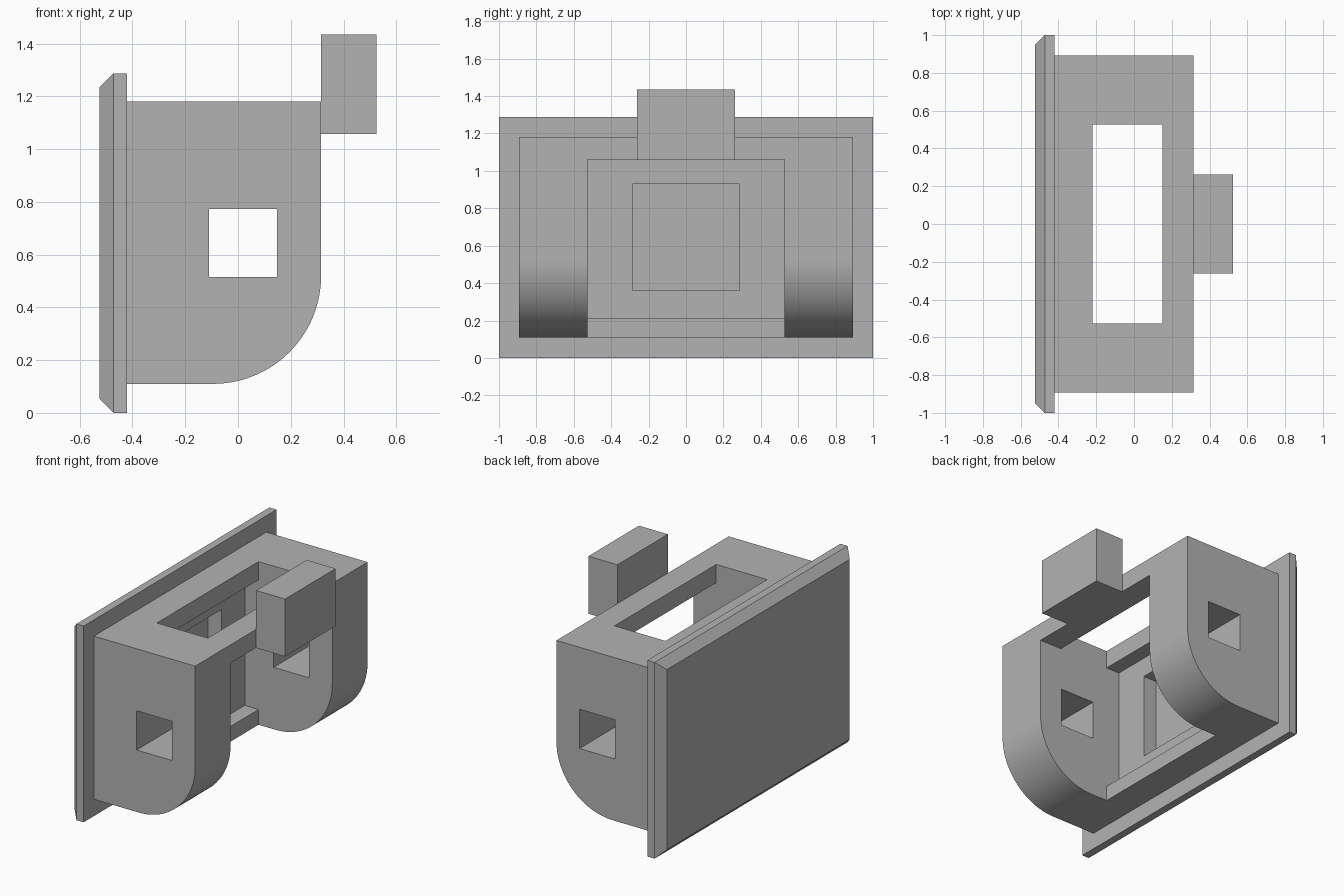
import bpy, bmesh, math

cube = bpy.data.objects.get("Cube")
if cube:
    bpy.data.objects.remove(cube, do_unlink=True)

grey = bpy.data.materials.new("plain grey")
grey.use_nodes = True
COLOUR = (0.45, 0.45, 0.45, 1)
grey.diffuse_color = COLOUR
grey.node_tree.nodes["Principled BSDF"].inputs["Base Color"].default_value = COLOUR


def prism(name, outline, half_width):
    """Extrude an (x, z) outline symmetrically along y."""
    bm = bmesh.new()
    face = bm.faces.new([bm.verts.new((x, -half_width, z)) for x, z in outline])
    ext = bmesh.ops.extrude_face_region(bm, geom=[face])
    moved = [v for v in ext["geom"] if isinstance(v, bmesh.types.BMVert)]
    bmesh.ops.translate(bm, verts=moved, vec=(0, 2 * half_width, 0))
    bmesh.ops.recalc_face_normals(bm, faces=bm.faces)
    mesh = bpy.data.meshes.new(name)
    bm.to_mesh(mesh)
    bm.free()
    mesh.materials.append(grey)
    obj = bpy.data.objects.new(name, mesh)
    bpy.context.collection.objects.link(obj)
    return obj


def rect(x0, x1, z0, z1):
    return [(x0, z0), (x1, z0), (x1, z1), (x0, z1)]


def cut(target, cutter):
    cutter.hide_render = True
    mod = target.modifiers.new("cut", "BOOLEAN")
    mod.operation = "DIFFERENCE"
    mod.solver = "EXACT"
    mod.object = cutter
    bpy.context.view_layer.objects.active = target
    bpy.ops.object.modifier_apply(modifier=mod.name)
    bpy.data.objects.remove(cutter, do_unlink=True)


# Housing: side profile with one rounded lower corner
BACK, FRONT, BOTTOM, TOP, R = -0.42, 0.315, 0.11, 1.18, 0.41
STEPS = 24
arc = [(FRONT - R + R * math.sin(a), BOTTOM + R - R * math.cos(a))
       for a in (math.pi / 2 * i / STEPS for i in range(STEPS + 1))]
housing = prism("housing", [(BACK, BOTTOM)] + arc + [(FRONT, TOP), (BACK, TOP)], 0.893)

# Central cavity, open at the front and below, with the slot through the roof
LIP, SLOT = -0.22, 0.15
cavity = [(-0.32, 0.21), (LIP, 0.21), (LIP, 0), (0.5, 0), (0.5, 1.06), (SLOT, 1.06),
          (SLOT, 1.3), (LIP, 1.3), (LIP, 1.06), (-0.32, 1.06)]
cut(housing, prism("cavity_cutter", cavity, 0.527))

# Square holes through both cheeks, and the window in the rear wall
cut(housing, prism("cheek_hole_cutter", rect(-0.11, 0.147, 0.516, 0.773), 1.2))
cut(housing, prism("wall_window_cutter", rect(-0.5, -0.27, 0.36, 0.93), 0.287))

bpy.ops.object.select_all(action="DESELECT")
housing.select_set(True)
bpy.context.view_layer.objects.active = housing
bpy.ops.object.shade_smooth_by_angle(angle=math.radians(20))

# Tab standing on the front of the roof
prism("front_tab", rect(FRONT, 0.525, 1.058, 1.435), 0.262)

# Cover plate with a chamfered outer rim
PLATE_TOP, CHAMFER = 1.287, 0.053
plate = prism("cover_plate", rect(-0.472, BACK, 0, PLATE_TOP), 1.0)
bm = bmesh.new()
bm.from_mesh(plate.data)
outer = min(bm.faces, key=lambda f: f.calc_center_median().x)
ext = bmesh.ops.extrude_discrete_faces(bm, faces=[outer])["faces"][0]
for v in ext.verts:
    v.co.x -= CHAMFER
    v.co.y -= math.copysign(CHAMFER, v.co.y)
    v.co.z += CHAMFER if v.co.z < PLATE_TOP / 2 else -CHAMFER
bm.to_mesh(plate.data)
bm.free()
